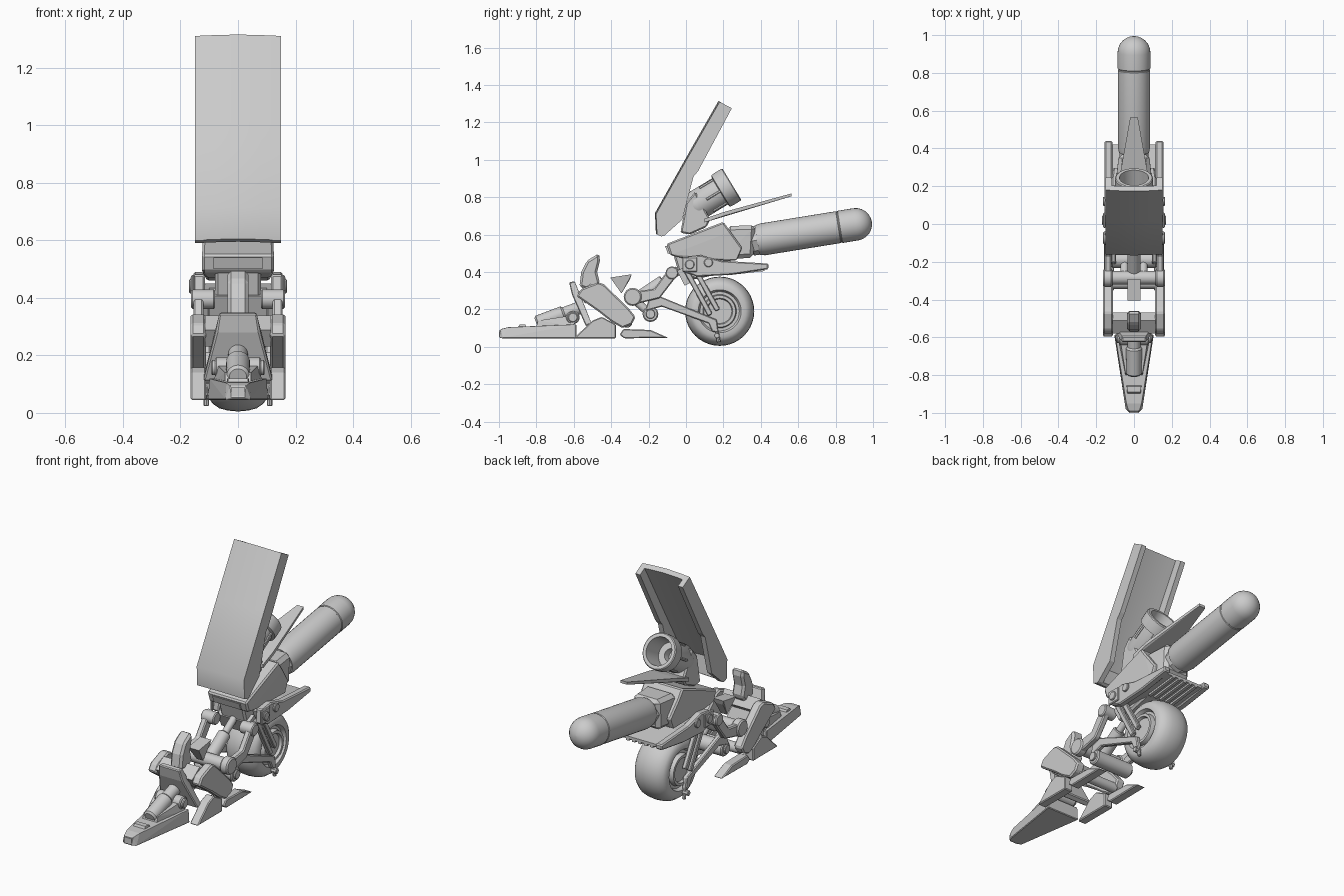
import bpy, bmesh, math
from mathutils import Vector


def finish(name, bm, mirror=False, bevel=0.0, smooth=False):
    bmesh.ops.recalc_face_normals(bm, faces=bm.faces)
    me = bpy.data.meshes.new(name)
    bm.to_mesh(me)
    bm.free()
    ob = bpy.data.objects.new(name, me)
    bpy.context.collection.objects.link(ob)
    if bevel:
        m = ob.modifiers.new("bevel", 'BEVEL')
        m.width, m.segments, m.limit_method = bevel, 1, 'ANGLE'
    if mirror:
        ob.modifiers.new("mirror", 'MIRROR')
    if smooth:
        bpy.ops.object.select_all(action='DESELECT')
        ob.select_set(True)
        bpy.context.view_layer.objects.active = ob
        bpy.ops.object.shade_smooth_by_angle(angle=math.radians(35))
    return ob


def loft(name, pts, stations, **kw):
    """Side profile (y, z) repeated at stations (x, dy, dz)."""
    bm = bmesh.new()
    rows = [[bm.verts.new((x, y + dy, z + dz)) for y, z in pts] for x, dy, dz in stations]
    n = len(pts)
    for a, b in zip(rows, rows[1:]):
        for i in range(n):
            bm.faces.new((a[i], a[(i + 1) % n], b[(i + 1) % n], b[i]))
    bm.faces.new(rows[0])
    bm.faces.new(rows[-1])
    return finish(name, bm, **kw)


def slab(name, pts, x0, x1, **kw):
    return loft(name, pts, [(x0, 0, 0), (x1, 0, 0)], **kw)


def hull(name, pts, **kw):
    """Convex part from (half width, y, z) corners, symmetric in x."""
    bm = bmesh.new()
    for x, y, z in pts:
        for s in (-1, 1):
            bm.verts.new((s * x, y, z))
    r = bmesh.ops.convex_hull(bm, input=bm.verts)
    bmesh.ops.dissolve_limit(bm, angle_limit=0.02, verts=bm.verts, edges=bm.edges)
    return finish(name, bm, **kw)


def lathe(name, p0, p1, prof, n=24, mirror=False, smooth=True):
    """Profile of (distance, radius) turned about the line p0 to p1."""
    p0 = Vector(p0)
    d = (Vector(p1) - p0).normalized()
    u = d.orthogonal().normalized()
    v = d.cross(u)
    bm = bmesh.new()
    rows = []
    for t, r in prof:
        rows.append([bm.verts.new(p0 + d * t + (u * math.cos(2 * math.pi * k / n) + v * math.sin(2 * math.pi * k / n)) * r)
                     for k in range(n)])
    for a, b in zip(rows, rows[1:]):
        for k in range(n):
            bm.faces.new((a[k], a[(k + 1) % n], b[(k + 1) % n], b[k]))
    bm.faces.new(rows[0])
    bm.faces.new(rows[-1])
    return finish(name, bm, mirror=mirror, smooth=smooth)


def rod(name, p0, p1, r, **kw):
    L = (Vector(p1) - Vector(p0)).length
    c = min(r * .15, L * .2)
    return lathe(name, p0, p1, [(0, r - c), (c, r), (L - c, r), (L, r - c)], **kw)


def bar(name, a, b, w, x0, x1, **kw):
    """Straight link between two (y, z) points."""
    a, b = Vector(a), Vector(b)
    n = (b - a).normalized().orthogonal() * w / 2
    return slab(name, [a + n, b + n, b - n, a - n], x0, x1, **kw)


# Tall shield: crowned front skin and two side flanges
front = [(-.13, .59), (-.155, .60), (-.16, .71), (.02, 1.03), (.18, 1.31)]
inner = [(.205, 1.295), (.045, 1.01), (-.13, .70), (-.115, .60)]
loft("shield_skin", front + inner,
     [(-.15, 0, 0), (-.08, -.004, .003), (0, -.006, .005), (.08, -.004, .003), (.15, 0, 0)], smooth=True)
loft("shield_flange", front + [(.245, 1.275), (.065, .94), (.04, .91), (-.02, .68), (-.115, .595)],
     [(.12, 0, 0), (.15, 0, 0)], mirror=True)

# Open barrel behind the shield and its bracket
lathe("barrel", (0, .04, .745), (0, .24, .866),
      [(0, .075), (.02, .082), (.165, .082), (.17, .098), (.195, .1), (.235, .1), (.24, .095),
       (.24, .077), (.12, .07), (.12, .035), (.08, .03)], n=32)
for k in range(6):
    a = math.radians(60 * k)
    off = Vector((math.cos(a) * .082, -math.sin(a) * .0425, math.sin(a) * .07))
    rod("barrel_rib", Vector((0, .11, .787)) + off, Vector((0, .19, .835)) + off, .008, n=6)
slab("barrel_bracket", [(-.03, .61), (.0, .77), (.05, .83), (.13, .68), (.11, .64), (.02, .60)], -.075, .075, bevel=.008)

# Long tapered blade above the tank
hull("blade", [(.09, .10, .665), (.09, .10, .685), (.085, .20, .70), (.085, .20, .72), (.02, .565, .805), (.02, .565, .82)])

# Main body
hull("body", [(.125, -.105, .55), (.125, -.085, .49), (.12, .20, .668), (.12, .235, .62),
              (.11, .30, .53), (.11, .27, .46), (.11, .0, .47)], bevel=.008)
hull("body_front_panel", [(.085, -.112, .54), (.085, -.098, .50), (.08, -.06, .53), (.08, -.06, .50)])
slab("body_underside", [(-.07, .50), (.25, .50), (.22, .40), (.05, .36), (-.04, .40)], -.08, .08, bevel=.01)
hull("tank_neck", [(.095, .22, .645), (.08, .37, .65), (.1, .20, .47), (.08, .36, .475)], bevel=.02)

# Rounded tank with collar
ax = Vector((0, .65, .105)).normalized()
base = Vector((0, .34, .563))
dome = [(.575 + .087 * math.sin(t), .087 * math.cos(t)) for t in [math.radians(a) for a in (15, 30, 45, 60, 75, 88)]]
lathe("tank", base, base + ax, [(.04, .08), (.07, .086), (.48, .086), (.483, .083), (.487, .083), (.49, .087), (.575, .087)] + dome, n=32)
lathe("tank_collar", base, base + ax, [(0, .06), (.012, .078), (.055, .078), (.08, .06), (.1, .06)], n=8, smooth=False)

# Fender under the tank: ribbed plate plus side wings
slab("fender_plate", [(.02, .45), (.25, .45), (.42, .43), (.42, .415), (.24, .395), (.04, .39)], -.12, .12)
for i in range(5):
    bar("fender_rib", (.22, .392), (.42, .415), .02, -.085 + i * .038, -.067 + i * .038)
slab("fender_wing", [(-.01, .40), (.0, .48), (.08, .49), (.19, .46), (.44, .445), (.44, .415), (.24, .385), (.06, .375)],
     .115, .155, mirror=True, bevel=.006)
slab("pivot_plate", [(-.02, .40), (-.02, .48), (.06, .48), (.06, .40)], .15, .163, mirror=True, bevel=.004)
rod("pivot_bolt", (.12, .02, .44), (.17, .02, .44), .025, mirror=True, n=16)
rod("wing_bolt", (.12, .12, .45), (.165, .12, .45), .024, mirror=True, n=16)

# Wheel: tyre and stepped hub
lathe("tyre", (-.1, .18, .19), (.1, .18, .19),
      [(.02, .105), (.0, .115), (.0, .14), (.012, .158), (.035, .174), (.065, .182), (.1, .185),
       (.135, .182), (.165, .174), (.188, .158), (.2, .14), (.2, .115), (.18, .105)], n=40)
lathe("wheel_hub", (0, .18, .19), (1, .18, .19), [(0, .09), (.085, .09), (.105, .085), (.105, .07), (.09, .065)], mirror=True, n=32)

# Fork from body down to hub
for i, o in enumerate((0, .05)):
    bar("fork_bar", (.0 + o, .41), (.13 + o * .8, .17 + o * .5), .028, .1, .125, mirror=True, bevel=.004)
bar("fork_inner", (-.02, .42), (.02, .34), .06, -.1, .1)

# Lower swing arm to the axle
slab("swing_arm", [(-.20, .25), (-.14, .27), (.165, .145), (.175, .075), (.14, .08), (.12, .125), (-.13, .215), (-.22, .19)],
     .095, .122, mirror=True, bevel=.005)
rod("swing_axle", (-.12, -.19, .175), (.12, -.19, .175), .042)
rod("swing_axle_cap", (.12, -.19, .175), (.132, -.19, .175), .025, mirror=True, n=16)
rod("axle_bolt", (.11, .165, .085), (.11, .175, .025), .01, mirror=True, n=8)
rod("axle_nut", (.1, .165, .06), (.135, .165, .06), .015, mirror=True, n=8)

# Knee: axle, diagonal links, centre piston
rod("knee_axle", (-.15, -.285, .267), (.15, -.285, .267), .036)
rod("knee_cap", (.115, -.285, .267), (.163, -.285, .267), .048, mirror=True)
slab("knee_link", [(-.28, .225), (-.31, .29), (-.17, .31), (-.09, .42), (-.05, .43), (-.04, .39), (-.14, .26)],
     .12, .155, mirror=True, bevel=.006)
rod("link_joint", (.08, -.075, .395), (.163, -.075, .395), .034, mirror=True)
rod("piston_sleeve", (0, -.27, .25), (0, -.12, .35), .035)
rod("piston_rod", (0, -.14, .337), (0, .0, .43), .02, n=16)
rod("lower_piston", (.05, -.285, .26), (.05, -.19, .175), .022, n=16, mirror=True)
hull("knee_spike", [(.035, -.405, .37), (.035, -.29, .388), (.025, -.30, .36), (.02, -.345, .285)])

# Foot armour on both sides: upper guard, front wedge, heel wedge
slab("shin_guard", [(-.585, .27), (-.56, .31), (-.47, .345), (-.44, .335), (-.31, .21), (-.27, .16), (-.29, .12), (-.34, .10), (-.40, .135), (-.47, .19)],
     .112, .165, mirror=True, bevel=.008)
slab("front_wedge", [(-.60, .045), (-.50, .14), (-.45, .16), (-.375, .12), (-.375, .045)], .112, .165, mirror=True, bevel=.005)
slab("heel_wedge", [(-.355, .065), (-.335, .095), (-.19, .09), (-.095, .048), (-.33, .045)], .105, .16, mirror=True, bevel=.005)
rod("heel_axle", (-.13, -.315, .13), (.13, -.315, .13), .028)

# Shin plate leaning over the toe, with the horn behind it
hull("shin_plate", [(.065, -.625, .345), (.062, -.595, .35), (.12, -.535, .11), (.12, -.505, .125), (.075, -.61, .28)], bevel=.005)
slab("horn", [(-.57, .32), (-.56, .40), (-.53, .46), (-.465, .50), (-.46, .46), (-.475, .40), (-.46, .34), (-.50, .30)],
     -.036, .036, bevel=.012)
bar("horn_mount", (-.56, .26), (-.49, .31), .07, -.115, .115)

# Ankle joint and toe barrel
rod("ankle_axle", (-.08, -.605, .157), (.08, -.605, .157), .036)
rod("ankle_cap", (.07, -.605, .157), (.092, -.605, .157), .026, mirror=True, n=16)
lathe("toe_barrel", (0, -.80, .125), (0, -.55, .215), [(0, .03), (.01, .04), (.15, .042), (.16, .034), (.25, .034)])

# Toe
hull("toe", [(.022, -1.0, .05), (.028, -.99, .095), (.045, -.98, .045), (.04, -.95, .105), (.075, -.70, .115),
             (.1, -.585, .12), (.105, -.585, .045), (.085, -.72, .045)], bevel=.004)
hull("toe_step", [(.045, -.80, .11), (.045, -.79, .14), (.07, -.63, .165), (.085, -.60, .11), (.07, -.59, .165)])
hull("toe_cap", [(.024, -1.0, .058), (.024, -1.0, .088), (.024, -.97, .058), (.024, -.97, .088)])
hull("toe_pad", [(.036, -.90, .10), (.034, -.89, .12), (.038, -.86, .12), (.04, -.85, .10)])
